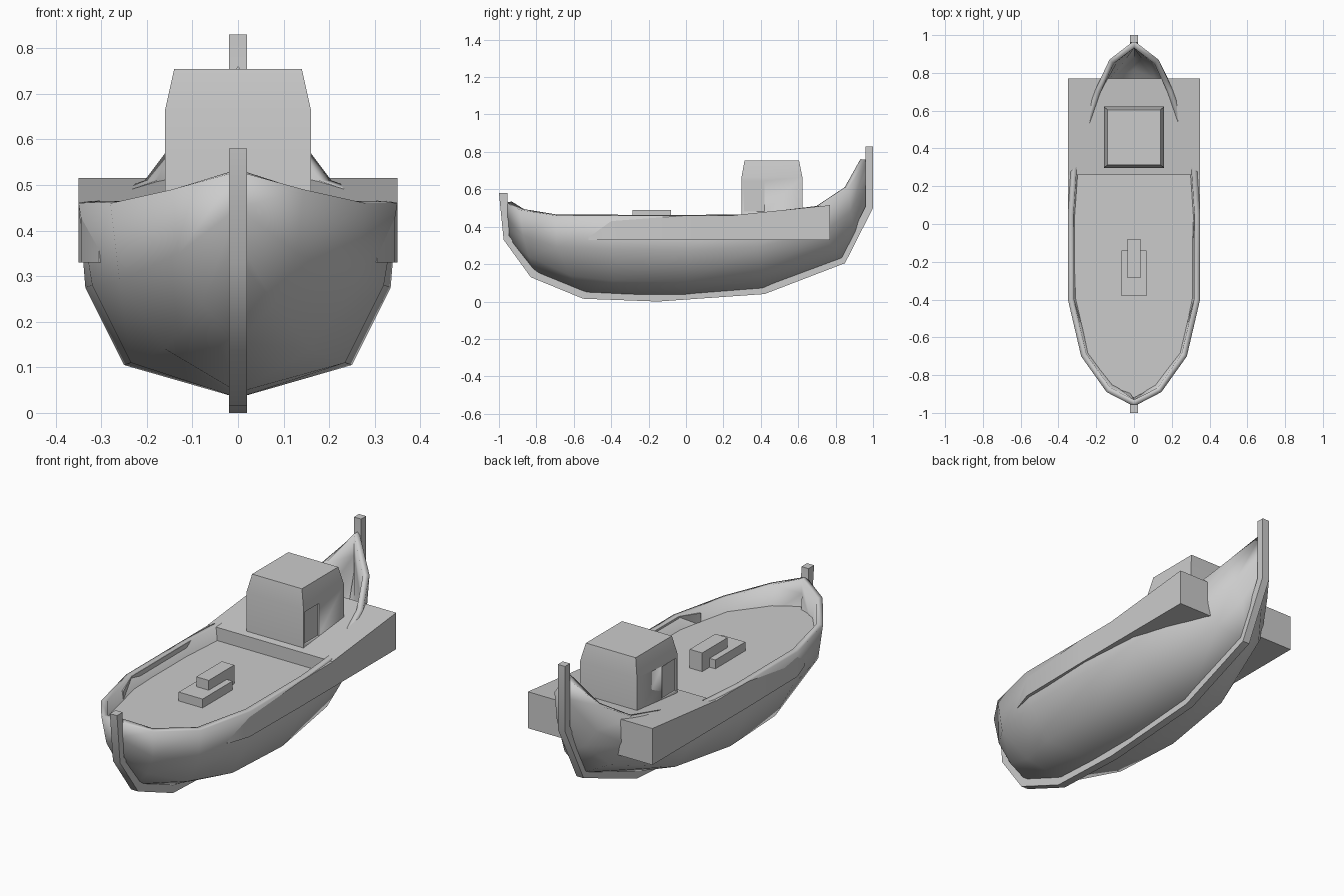
import bpy, math

if "Cube" in bpy.data.objects:
    bpy.data.objects.remove(bpy.data.objects["Cube"])


def make(name, verts, faces, smooth=35, weld=False):
    me = bpy.data.meshes.new(name)
    me.from_pydata(verts, [], faces)
    ob = bpy.data.objects.new(name, me)
    bpy.context.collection.objects.link(ob)
    import bmesh
    bm = bmesh.new()
    bm.from_mesh(me)
    if weld:
        bmesh.ops.remove_doubles(bm, verts=bm.verts, dist=0.0005)
    else:
        bmesh.ops.recalc_face_normals(bm, faces=bm.faces)
    bm.to_mesh(me)
    bm.free()
    bpy.context.view_layer.objects.active = ob
    ob.select_set(True)
    bpy.ops.object.shade_smooth_by_angle(angle=math.radians(smooth))
    ob.select_set(False)
    return ob


def loft(name, rings, smooth=35):
    """Closed solid through rings of equal point count."""
    n = len(rings[0])
    verts = [p for r in rings for p in r]
    faces = [(i*n + j, (i+1)*n + j, (i+1)*n + (j+1) % n, i*n + (j+1) % n)
             for i in range(len(rings) - 1) for j in range(n)]
    faces += [tuple(range(n)), tuple(range((len(rings)-1)*n, len(rings)*n))]
    return make(name, verts, faces, smooth)


def rect_z(x0, x1, y0, y1, z):
    return [(x0, y0, z), (x1, y0, z), (x1, y1, z), (x0, y1, z)]


def rect_y(x0, x1, y, z0, z1):
    return [(x0, y, z0), (x1, y, z0), (x1, y, z1), (x0, y, z1)]


# Hull shell: each station runs sheer, bilge, chine, keel
stations = [
    [(0, -.965, .53), (0, -.965, .45), (0, -.96, .38), (0, -.955, .34)],
    [(.145, -.89, .49), (.13, -.87, .35), (.08, -.84, .24), (0, -.81, .155)],
    [(.28, -.70, .46), (.26, -.69, .29), (.16, -.62, .14), (0, -.54, .045)],
    [(.35, -.40, .46), (.32, -.40, .28), (.235, -.38, .11), (0, -.30, .033)],
    [(.35, .05, .46), (.335, .02, .275), (.25, 0, .105), (0, 0, .033)],
    [(.33, .35, .465), (.31, .38, .29), (.22, .40, .145), (0, .41, .065)],
    [(.205, .71, .51), (.20, .73, .37), (.13, .79, .28), (0, .84, .225)],
    [(.13, .87, .61), (.11, .88, .48), (.06, .895, .40), (0, .91, .36)],
    [(0, .97, .76), (0, .97, .65), (0, .97, .57), (0, .97, .50)],
]
hv, hf = [], []
for s in stations:
    hv += [(-x, y, z) for x, y, z in s] + s[-2::-1]
for i in range(len(stations) - 1):
    for j in range(6):
        a = i*7 + j
        hf.append((a, a + 7, a + 8, a + 1))
hull = make("hull", hv, hf, 60, weld=True)
sol = hull.modifiers.new("thickness", 'SOLIDIFY')
sol.thickness = .03
sol.offset = -1
sol.use_even_offset = True

# Keel bar with bow and stern posts
outer = [(-1, .58), (-.975, .33), (-.83, .13), (-.55, .015), (-.15, 0),
         (.42, .04), (.85, .205), (1, .5), (1, .83)]
inner = [(-.955, .58), (-.945, .35), (-.80, .165), (-.53, .05), (-.15, .04),
         (.40, .075), (.83, .24), (.96, .51), (.96, .83)]
loft("keel_and_posts", [[(-.02, *o), (.02, *o), (.02, *i), (-.02, *i)]
                        for o, i in zip(outer, inner)], 40)

# Fore deck
half = [(.13, -.85), (.255, -.68), (.325, -.40), (.325, .27)]
outline = [(0, -.92)] + half + [(-x, y) for x, y in reversed(half)]
make("fore_deck", [(x, y, .395) for x, y in outline], [tuple(range(len(outline)))])

# Raised aft deck
loft("aft_deck", [rect_y(-.35, .35, .26, .33, .462),
                  rect_y(-.35, .35, .77, .33, .515)])

# Side rubbing strakes blending into the hull
for sx, side in ((1, "right"), (-1, "left")):
    loft(side + "_strake", [
        rect_y(sx*.28, sx*.305, -.52, .33, .44),
        rect_y(sx*.318, sx*.345, -.40, .33, .459),
        rect_y(sx*.318, sx*.35, 0, .33, .46),
        rect_y(sx*.318, sx*.35, .262, .33, .46)])

# Cabin with tapered roof
cabin = loft("cabin", [rect_z(-.16, .16, .297, .622, .44),
                       rect_z(-.16, .16, .297, .622, .665),
                       rect_z(-.14, .14, .313, .604, .755)], 30)

# Shallow door recesses
for sx, side in ((1, "right"), (-1, "left")):
    cutter = loft(side + "_door_cutter", [
        rect_z(sx*.152, sx*.2, .31, .42, .48),
        rect_z(sx*.152, sx*.2, .31, .42, .645)])
    cutter.hide_render = True
    cutter.hide_viewport = True
    cut = cabin.modifiers.new(side + "_door", 'BOOLEAN')
    cut.operation = 'DIFFERENCE'
    cut.object = cutter

# Deck hatch in two tiers
loft("hatch_base", [rect_z(-.067, .067, -.38, -.14, .39),
                    rect_z(-.067, .067, -.38, -.14, .44)])
loft("hatch_top", [rect_z(-.035, .035, -.285, -.08, .39),
                   rect_z(-.035, .035, -.285, -.08, .49)])
